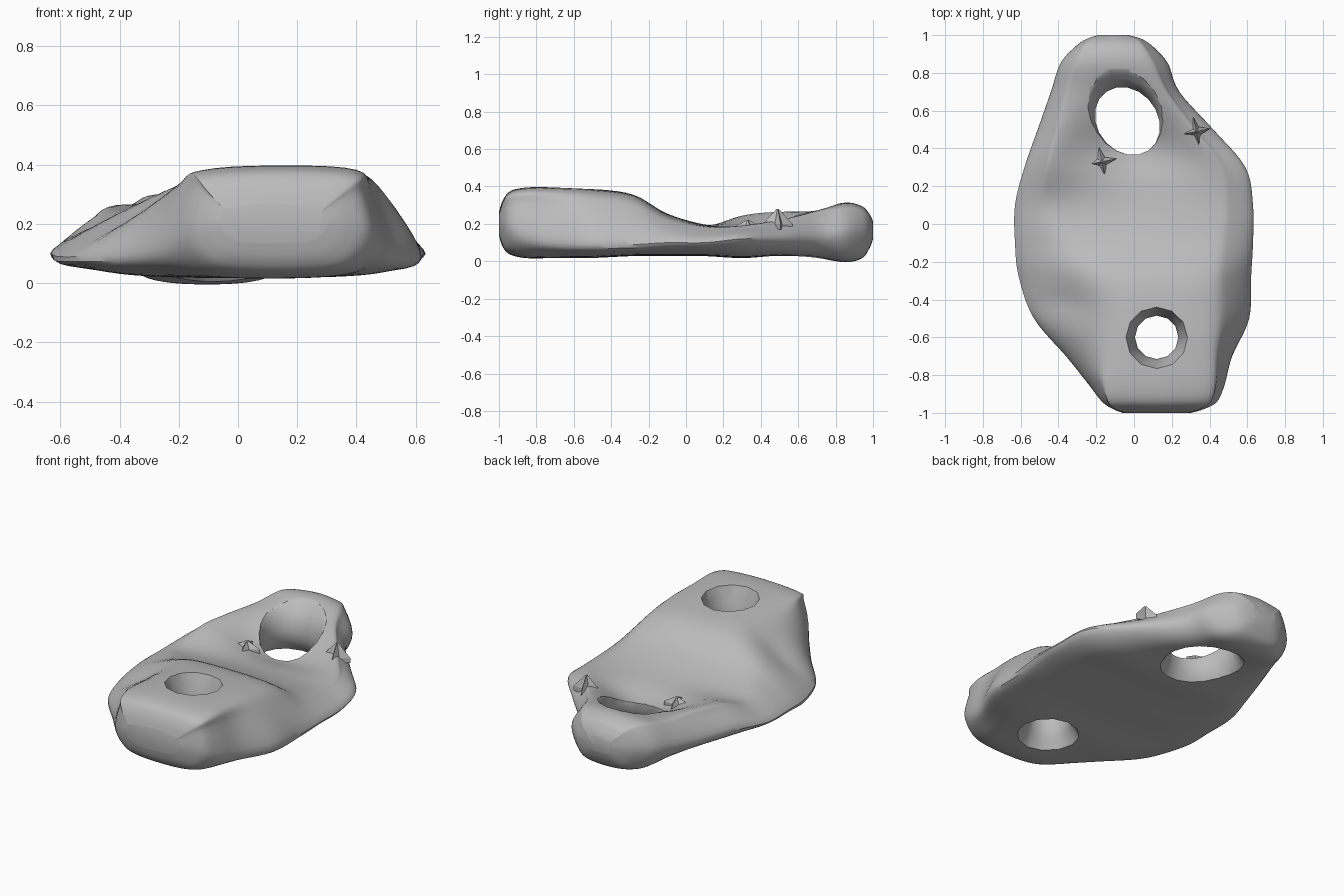
import bpy
import bmesh
from math import sin, cos, pi, exp
from mathutils import Vector

if "Cube" in bpy.data.objects:
    bpy.data.objects.remove(bpy.data.objects["Cube"], do_unlink=True)

grey = bpy.data.materials.new("plain grey")
grey.use_nodes = True
colour = (0.5, 0.5, 0.5, 1)
grey.diffuse_color = colour
grey.node_tree.nodes["Principled BSDF"].inputs["Base Color"].default_value = colour


def spline(points, steps, closed):
    """Smooth curve through points of any dimension."""
    n = len(points)
    pick = (lambda i: points[i % n]) if closed else (lambda i: points[max(0, min(n - 1, i))])
    result = []
    for i in range(n if closed else n - 1):
        for s in range(steps):
            t = s / steps
            result.append([
                b + 0.5 * t * (c - a + t * (2 * a - 5 * b + 4 * c - d + t * (3 * (b - c) + d - a)))
                for a, b, c, d in zip(pick(i - 1), pick(i), pick(i + 1), pick(i + 2))])
    if not closed:
        result.append(list(points[-1]))
    return result


def loft(name, rings):
    """Skin a list of equal rings and cap both ends."""
    bm = bmesh.new()
    loops = [[bm.verts.new(p) for p in ring] for ring in rings]
    for low, high in zip(loops, loops[1:]):
        for i in range(len(low)):
            j = (i + 1) % len(low)
            bm.faces.new((low[i], low[j], high[j], high[i]))
    bm.faces.new(loops[0])
    bm.faces.new(loops[-1])
    bmesh.ops.recalc_face_normals(bm, faces=bm.faces)
    mesh = bpy.data.meshes.new(name)
    bm.to_mesh(mesh)
    bm.free()
    mesh.materials.append(grey)
    obj = bpy.data.objects.new(name, mesh)
    bpy.context.collection.objects.link(obj)
    return obj


def section(station):
    """Cross-section: thin side edges, sloping flanks, raised top."""
    y, left, right, top_l, top_r, z_l, z_r, z_b, z_e = station
    # The left flank is hollow beside the boss and fuller elsewhere
    lift = 0.47 + 0.3 * min(1, abs(y + 0.42) / 0.4)
    # The middle sinks towards the handle hole
    dip = 0.11 * exp(-((y - 0.42) / 0.2) ** 2)
    inset = 0.1 * (right - left)
    under = z_b + 0.25 * (z_e - z_b)
    keys = [
        (left, z_e),
        ((left + top_l) / 2, z_e + (z_l - z_e) * lift),
        (top_l, z_l - 0.01),
        ((top_l + top_r) / 2, (z_l + z_r) / 2 + 0.005 - dip),
        (top_r, z_r - 0.01),
        ((right + top_r) / 2, z_e + (z_r - z_e) * 0.68),
        (right, z_e),
        (right - inset, under),
        (right - 3 * inset, z_b),
        (left + 3 * inset, z_b),
        (left + inset, under),
    ]
    return [(x, y, z) for x, z in spline(keys, 5, True)]


# Body stations: y, edge left/right, top left/right, top heights, bottom, edge height
stations = [
    (-1, -.06, .3, -.03, .27, .26, .26, .14, .2),
    (-.98, -.11, .37, -.08, .33, .32, .32, .08, .19),
    (-.94, -.17, .44, -.11, .38, .37, .37, .04, .17),
    (-.85, -.24, .48, -.12, .4, .39, .39, .02, .13),
    (-.7, -.36, .52, -.11, .4, .39, .39, .02, .1),
    (-.5, -.53, .61, -.11, .4, .38, .38, .02, .09),
    (-.28, -.61, .62, -.16, .39, .35, .35, .03, .09),
    (-.1, -.63, .63, -.27, .4, .25, .25, .03, .1),
    (.1, -.63, .63, -.4, .42, .2, .2, .03, .1),
    (.3, -.58, .59, -.4, .4, .25, .2, .02, .12),
    (.5, -.51, .42, -.36, .27, .27, .23, .03, .12),
    (.7, -.44, .24, -.32, .14, .28, .28, .02, .13),
    (.85, -.39, .18, -.27, .07, .31, .31, 0, .15),
    (.94, -.31, .1, -.24, .03, .29, .29, .02, .16),
    (.98, -.25, .04, -.21, 0, .25, .25, .07, .16),
    (1, -.19, -.03, -.17, -.05, .21, .21, .12, .17),
]
body = loft("body", [section(s) for s in spline(stations, 5, False)])


def flared_hole(name, centre, rx, ry, lean, sides, profile):
    """Cut an hourglass-shaped hole; profile lists (height, scale)."""
    rings = []
    for z, k in profile:
        ring = []
        for i in range(sides):
            c, s = cos(2 * pi * i / sides), sin(2 * pi * i / sides)
            ring.append((centre[0] + k * (rx * c + lean * s), centre[1] + k * ry * s, z))
        rings.append(ring)
    cutter = loft(name, rings)
    cutter.hide_render = True
    cut = body.modifiers.new(name, "BOOLEAN")
    cut.operation = "DIFFERENCE"
    cut.solver = "EXACT"
    cut.object = cutter
    bpy.context.view_layer.objects.active = body
    bpy.ops.object.modifier_apply(modifier=name)
    bpy.data.objects.remove(cutter, do_unlink=True)


# Front hole with a funnel mouth, and the larger leaning handle hole
flared_hole("front_hole", (.12, -.6), .115, .115, 0, 12,
            [(-.1, 2), (.02, 1.5), (.08, 1.15), (.14, 1), (.22, 1), (.3, 1.15), (.4, 1.45), (.5, 1.8)])
flared_hole("handle_hole", (-.035, .545), .17, .18, -.03, 18,
            [(-.1, 1.8), (0, 1.32), (.04, 1.14), (.09, 1.02), (.14, 1), (.19, 1.05),
             (.23, 1.14), (.26, 1.26), (.28, 1.38), (.4, 2)])


# Small four-armed spurs beside the handle hole
def spur(name, centre, radius, height):
    def star(scale, z):
        ring = []
        for i in range(8):
            reach = scale * radius * (1 if i % 2 == 0 else .35)
            angle = pi * i / 4 + .2
            ring.append(Vector(centre) + Vector((reach * cos(angle), reach * sin(angle), z)))
        return ring
    loft(name, [star(1, -.03), star(1, 0), star(.08, height)])


spur("left_spur", (.33, .49, .2), .08, .08)
spur("right_spur", (-.17, .33, .18), .08, .04)

# Smooth shading that keeps the hole rims crisp
bpy.ops.object.select_all(action="DESELECT")
body.select_set(True)
bpy.context.view_layer.objects.active = body
bpy.ops.object.shade_smooth_by_angle(angle=pi / 5)
